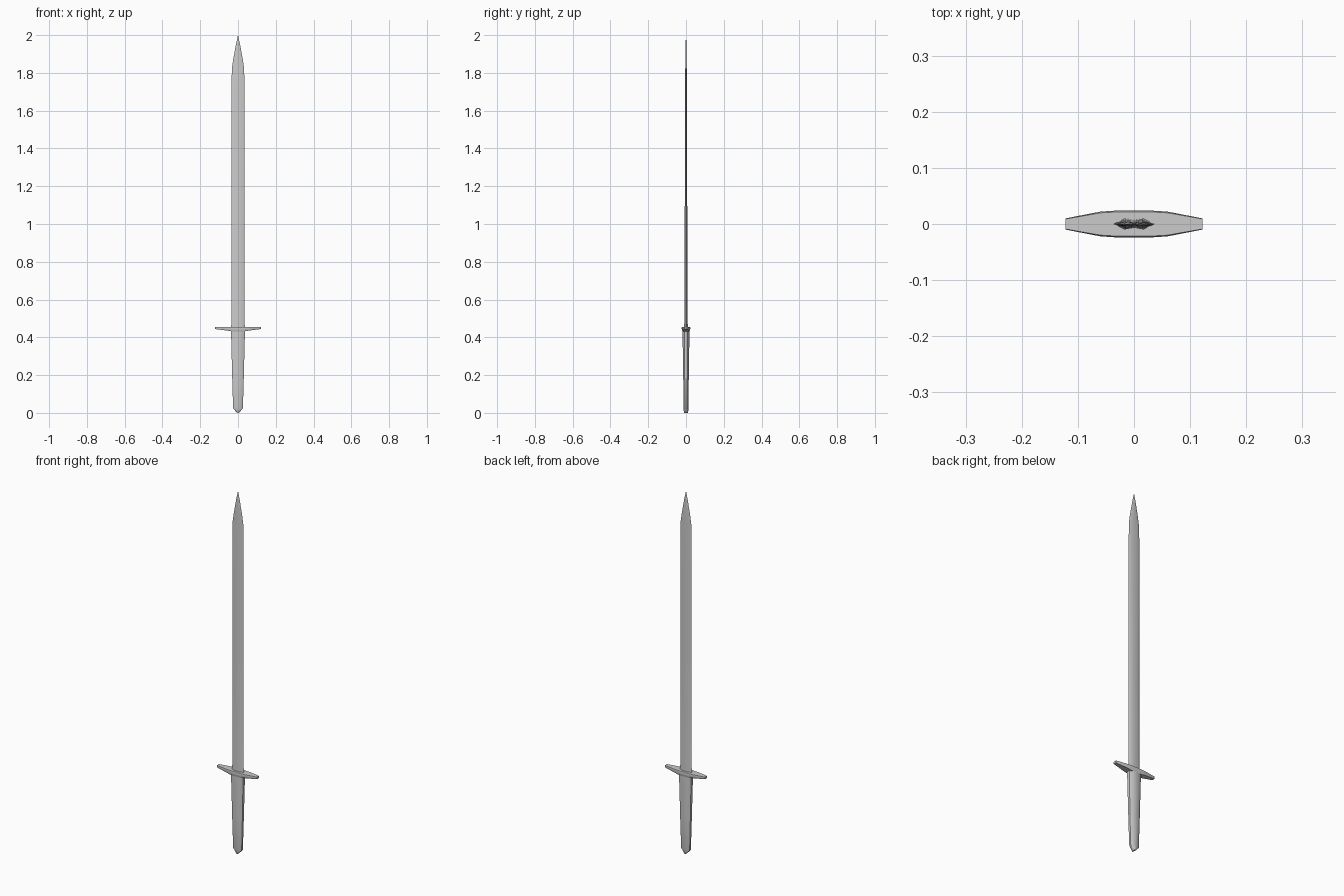
import bpy, bmesh, math
from mathutils import Vector

if "Cube" in bpy.data.objects:
    bpy.data.objects.remove(bpy.data.objects["Cube"])


def loft(name, rings, tip=None, angle=40):
    """Skin a list of equal-length point rings; cap the ends or close to a tip."""
    bm = bmesh.new()
    loops = [[bm.verts.new(p) for p in ring] for ring in rings]
    n = len(loops[0])
    for a, b in zip(loops, loops[1:]):
        for i in range(n):
            j = (i + 1) % n
            bm.faces.new((a[i], a[j], b[j], b[i]))
    bm.faces.new(loops[0][::-1])
    if tip:
        t = bm.verts.new(tip)
        for i in range(n):
            bm.faces.new((loops[-1][i], loops[-1][(i + 1) % n], t))
    else:
        bm.faces.new(loops[-1])
    bmesh.ops.recalc_face_normals(bm, faces=bm.faces)
    mesh = bpy.data.meshes.new(name)
    bm.to_mesh(mesh)
    bm.free()
    ob = bpy.data.objects.new(name, mesh)
    bpy.context.collection.objects.link(ob)
    bpy.ops.object.select_all(action='DESELECT')
    ob.select_set(True)
    bpy.context.view_layer.objects.active = ob
    bpy.ops.object.shade_smooth_by_angle(angle=math.radians(angle))
    return ob


def stack(section, levels):
    """Scale a unit section to (z, half width, half depth) levels."""
    return [[Vector((x * hx, y * hy, z)) for x, y in section] for z, hx, hy in levels]


# Blade: sharp edges with a shallow central fuller, tapering to a point
blade_section = [(1, 0), (0.45, 1), (0, 0.7), (-0.45, 1),
                 (-1, 0), (-0.45, -1), (0, -0.7), (0.45, -1)]
blade_levels = [(0.44, 0.037, 0.010), (0.48, 0.035, 0.009), (1.0, 0.034, 0.007),
                (1.5, 0.034, 0.005), (1.82, 0.033, 0.004), (1.88, 0.024, 0.0035),
                (1.95, 0.011, 0.0025)]
loft("blade", stack(blade_section, blade_levels), tip=(0, 0, 2.0))

# Crossguard: flat top, underside rising toward narrow ends
guard = []
for x, hy, bottom in [(-0.122, 0.010, 0.444), (-0.06, 0.022, 0.436), (-0.03, 0.024, 0.431),
                      (0.03, 0.024, 0.431), (0.06, 0.022, 0.436), (0.122, 0.010, 0.444)]:
    guard.append([Vector((x, y, z)) for y, z in
                  [(-hy * 0.75, bottom), (hy * 0.75, bottom), (hy, 0.449),
                   (hy * 0.9, 0.456), (-hy * 0.9, 0.456), (-hy, 0.449)]])
loft("crossguard", guard)

# Grip: faceted oval narrowing downward, ending in a wedge
grip_section = [(1, 0.45), (0.5, 1), (-0.5, 1), (-1, 0.45),
                (-1, -0.45), (-0.5, -1), (0.5, -1), (1, -0.45)]
grip_levels = [(0.0, 0.003, 0.011), (0.010, 0.014, 0.012), (0.025, 0.026, 0.012),
               (0.20, 0.031, 0.015), (0.40, 0.036, 0.018), (0.435, 0.037, 0.018)]
loft("grip", stack(grip_section, grip_levels))
